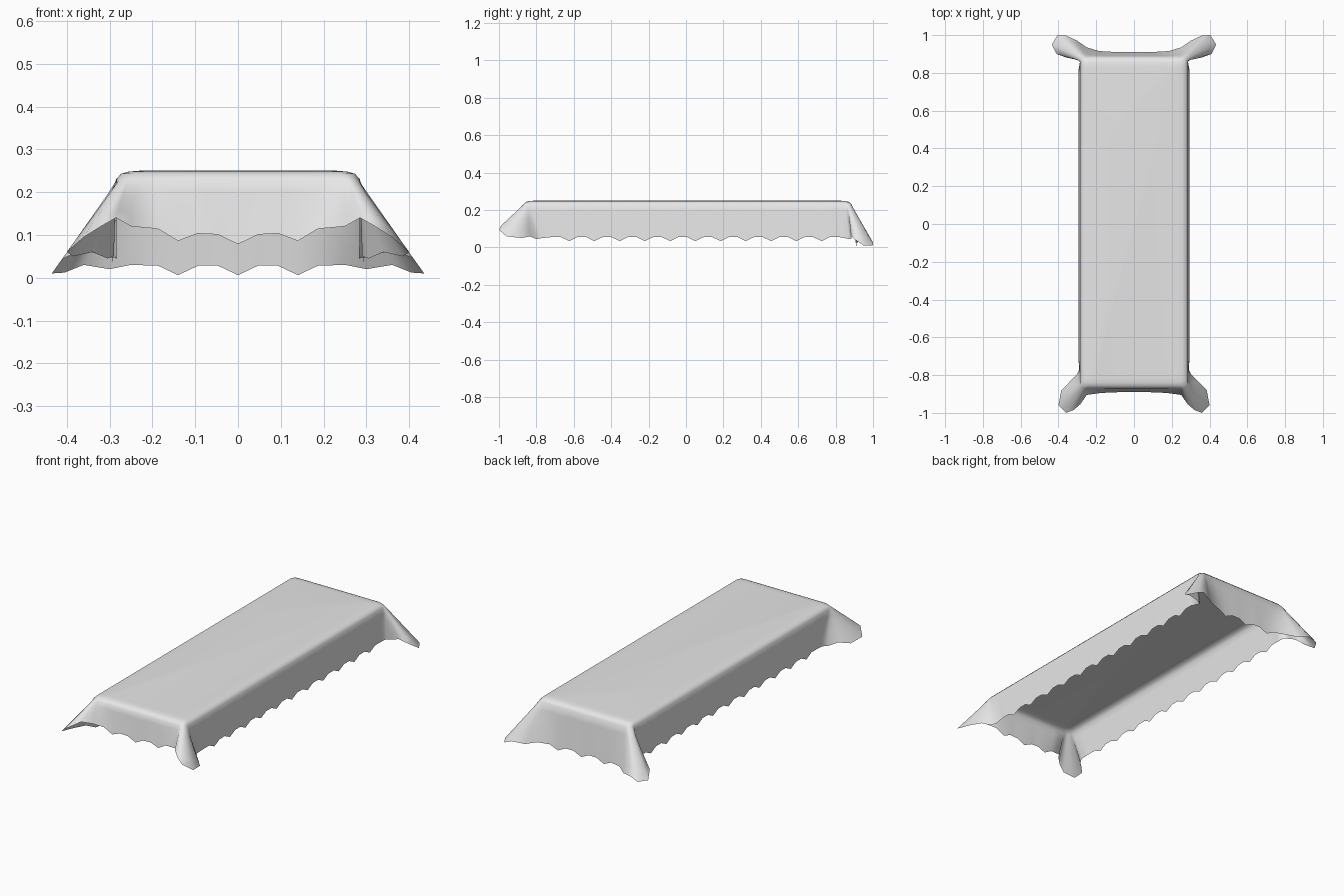
import bpy
import bmesh
from mathutils import Vector

old = bpy.data.objects.get("Cube")
if old:
    bpy.data.objects.remove(old)

HALF_WIDTH, BACK, FRONT, TOP = 0.285, 0.885, -0.87, 0.25
SCALLOP = 0.022

cloth_grey = bpy.data.materials.new("cloth grey")
cloth_grey.use_nodes = True
grey = (0.8, 0.8, 0.8, 1)
cloth_grey.diffuse_color = grey
cloth_grey.node_tree.nodes["Principled BSDF"].inputs["Base Color"].default_value = grey


def scalloped(index, height):
    """Every third hem point hangs lower."""
    return height - SCALLOP if index % 3 == 0 else height


def corner(y_end, hem_points):
    """Fan of hem points hanging from a tight arc at a table corner."""
    sign = 1 if y_end > 0 else -1
    count = len(hem_points) - 1
    pairs = []
    for i, hem in enumerate(hem_points):
        t = i / count
        rim = Vector((HALF_WIDTH - 0.035 * (1 - t) ** 2,
                      y_end - sign * 0.035 * t ** 2, TOP))
        pairs.append((rim, Vector(hem)))
    return pairs


def end_run(y_end, y_hem, height, rise, steps=5):
    """Hem from the middle of an end out towards its corner."""
    pairs = []
    for i in range(steps):
        x = i * 0.14 / 3
        lift = rise * (i / steps) ** 2
        outward = (0.012 if y_end > 0 else -0.012) * (i / steps) ** 3
        z = scalloped(i, height + lift)
        pairs.append((Vector((x, y_end, TOP)), Vector((x, y_hem + outward, z))))
    return pairs


# Flared folds at the corners, listed from the end round to the side
back_fold = corner(BACK, [
    (0.25, 0.935, 0.03), (0.3, 0.97, 0.02), (0.36, 0.998, 0.03),
    (0.405, 1.0, 0.012), (0.435, 0.95, 0.01), (0.41, 0.9, 0.045),
    (0.36, 0.882, 0.065), (0.31, 0.885, 0.05), (0.283, 0.875, 0.045)])
front_fold = corner(FRONT, [
    (0.25, -0.905, 0.12), (0.285, -0.955, 0.14), (0.32, -0.985, 0.12),
    (0.36, -1.0, 0.095), (0.4, -0.96, 0.06), (0.385, -0.88, 0.05),
    (0.34, -0.835, 0.06), (0.305, -0.8, 0.045), (0.29, -0.77, 0.05)])

# Long side between the two folds
side = []
STEPS = 36
for i in range(1, STEPS):
    t = i / STEPS
    rim = Vector((HALF_WIDTH, 0.84 - 1.65 * t, TOP))
    hem = Vector((0.294, 0.86 - 1.62 * t, scalloped(i, 0.056)))
    side.append((rim, hem))

# Half outline, then mirrored into a closed loop
half = end_run(BACK, 0.91, 0.028, 0.0) + back_fold + side
half += front_fold[::-1] + end_run(FRONT, -0.89, 0.1, 0.022)[::-1]


def mirrored(v):
    return Vector((-v.x, v.y, v.z))


loop = half + [(mirrored(a), mirrored(b)) for a, b in half[-2:0:-1]]


def inset(rim, amount, z):
    return Vector((rim.x * (1 - amount / HALF_WIDTH),
                   rim.y * (1 - amount / BACK), z))


# Rounded rim rings followed by the hanging skirt rings
bm = bmesh.new()
rings = []
for amount, drop in ((0.055, 0), (0.03, 0.002), (0.012, 0.007)):
    rings.append([bm.verts.new(inset(r, amount, TOP - drop)) for r, h in loop])
SKIRT = 5
for k in range(SKIRT + 1):
    t = k / SKIRT
    ring = []
    for rim, hem in loop:
        start = Vector((rim.x, rim.y, TOP - 0.02))
        ring.append(bm.verts.new(start.lerp(hem, t)))
    rings.append(ring)

bm.faces.new(rings[0])
n = len(loop)
for upper, lower in zip(rings, rings[1:]):
    for i in range(n):
        j = (i + 1) % n
        bm.faces.new((upper[i], lower[i], lower[j], upper[j]))
bmesh.ops.recalc_face_normals(bm, faces=bm.faces)
bm.normal_update()
top_face = max(bm.faces, key=lambda f: f.calc_area())
if top_face.normal.z < 0:
    bmesh.ops.reverse_faces(bm, faces=bm.faces)

mesh = bpy.data.meshes.new("tablecloth")
bm.to_mesh(mesh)
bm.free()
mesh.materials.append(cloth_grey)
mesh.shade_smooth()
tablecloth = bpy.data.objects.new("tablecloth", mesh)
bpy.context.collection.objects.link(tablecloth)
